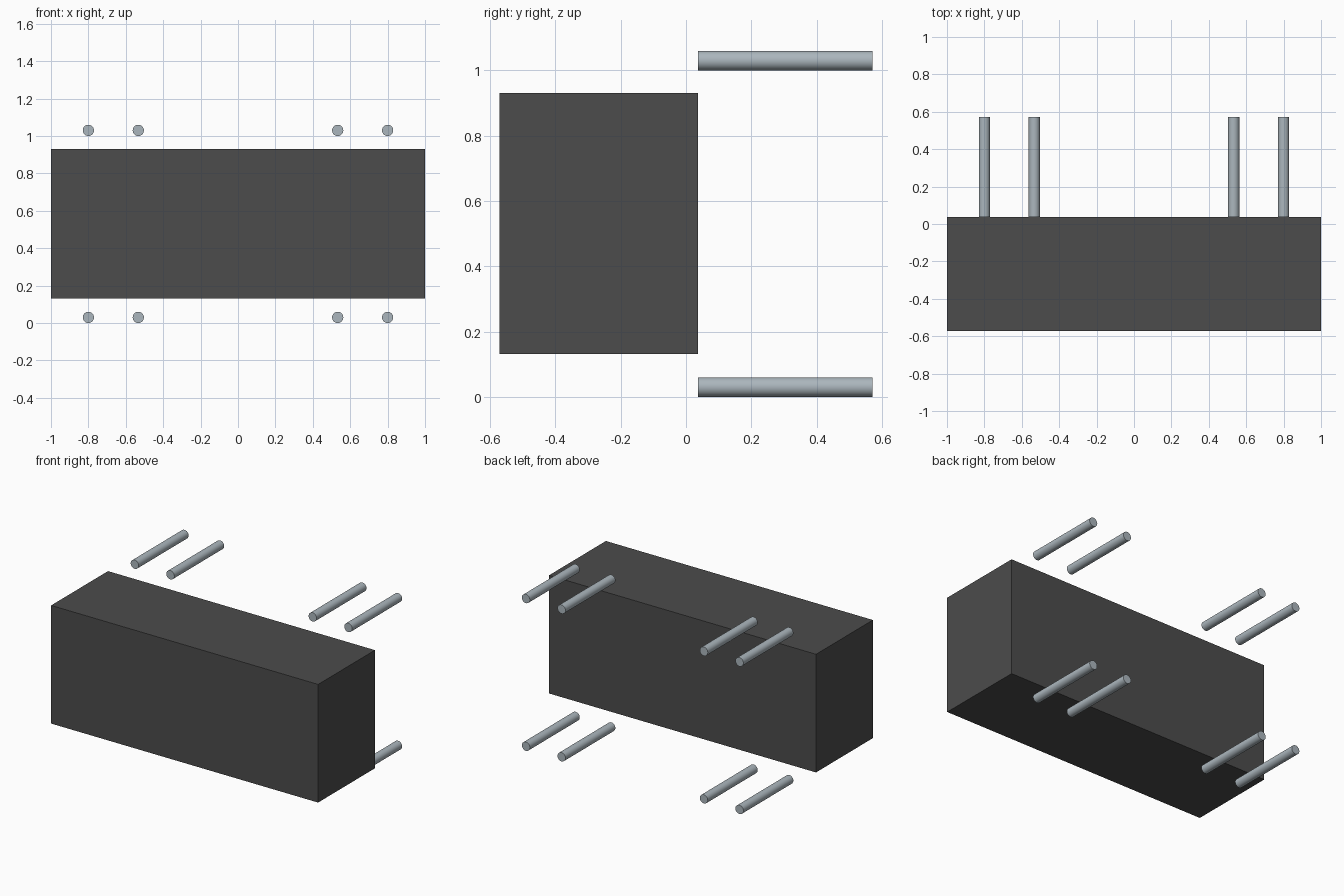
import bpy
import math

cube = bpy.data.objects.get("Cube")
if cube:
    bpy.data.objects.remove(cube, do_unlink=True)


def make_material(name, rgb):
    mat = bpy.data.materials.new(name)
    mat.use_nodes = True
    mat.diffuse_color = (*rgb, 1)
    mat.node_tree.nodes["Principled BSDF"].inputs["Base Color"].default_value = (*rgb, 1)
    return mat


charcoal = make_material("charcoal", (0.072, 0.072, 0.072))
steel = make_material("steel", (0.41, 0.47, 0.51))

FRONT, SPLIT, BACK = -0.571, 0.037, 0.571   # depth limits of box and rods
RADIUS = 0.03

# Main box
bpy.ops.mesh.primitive_cube_add(size=1, location=(0, (FRONT + SPLIT) / 2, 0.531))
box = bpy.context.object
box.name = "main_box"
box.scale = (2, SPLIT - FRONT, 0.8)
bpy.ops.object.transform_apply(location=False, rotation=False, scale=True)
box.data.materials.append(charcoal)


# Rods running backwards, in pairs above and below the box
def add_rod(name, x, z):
    bpy.ops.mesh.primitive_cylinder_add(
        vertices=32, radius=RADIUS, depth=BACK - SPLIT,
        location=(x, (SPLIT + BACK) / 2, z), rotation=(math.pi / 2, 0, 0))
    rod = bpy.context.object
    rod.name = name
    rod.data.materials.append(steel)
    bpy.ops.object.shade_smooth_by_angle(angle=math.radians(30))


for level, z in (("lower", RADIUS), ("upper", 1 + RADIUS)):
    for side, sign in (("left", 1), ("right", -1)):
        for place, x in (("inner", 0.533), ("outer", 0.8)):
            add_rod(f"{level}_{side}_{place}_rod", sign * x, z)
